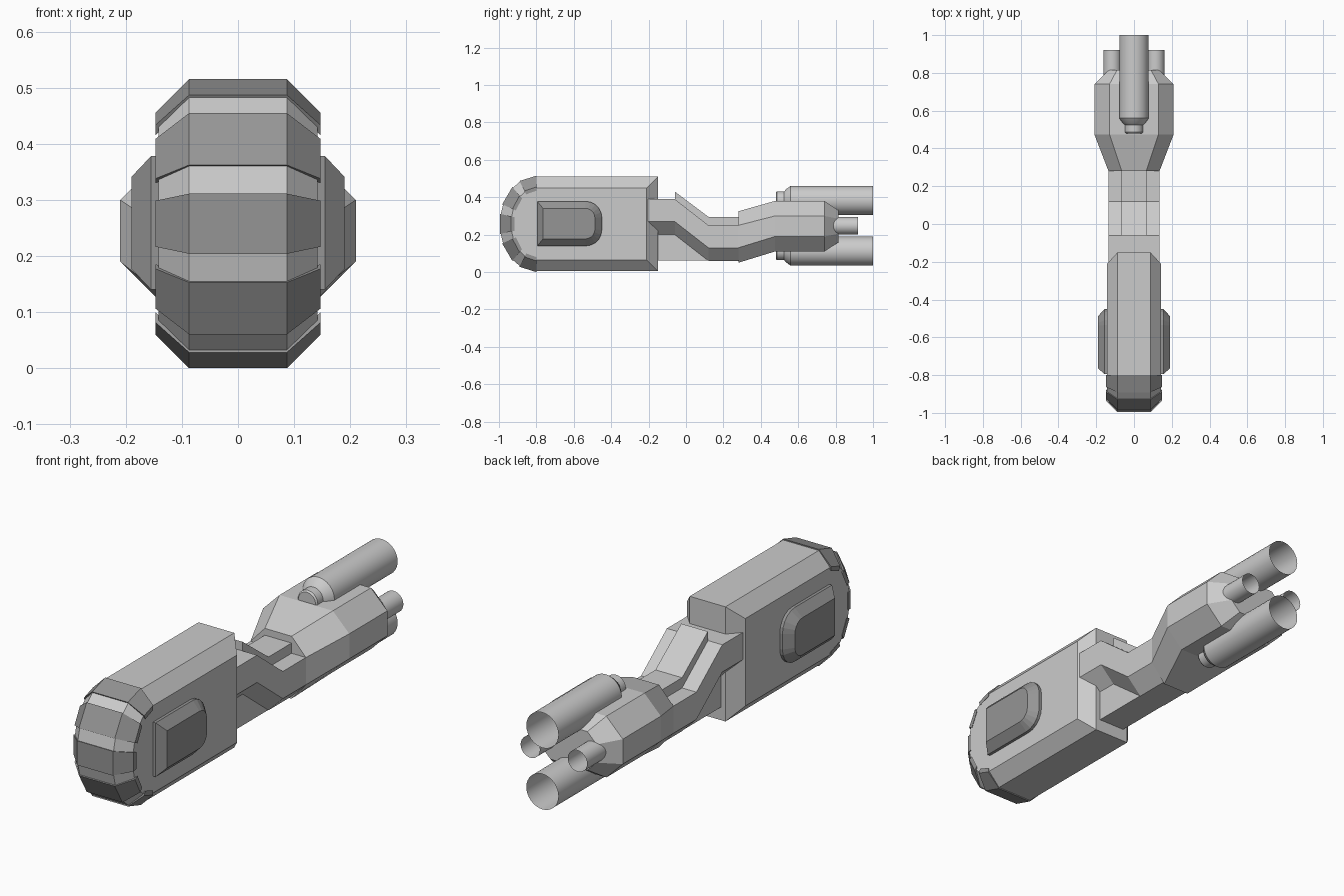
import bpy, bmesh
from math import sin, cos, pi, radians

if "Cube" in bpy.data.objects:
    bpy.data.objects.remove(bpy.data.objects["Cube"])

dark = bpy.data.materials.new("dark_grey")
dark.diffuse_color = (0.3, 0.3, 0.3, 1)
dark.use_nodes = True
dark.node_tree.nodes["Principled BSDF"].inputs["Base Color"].default_value = dark.diffuse_color


def finish(name, bm, mat=None):
    bmesh.ops.recalc_face_normals(bm, faces=bm.faces)
    me = bpy.data.meshes.new(name)
    bm.to_mesh(me)
    bm.free()
    ob = bpy.data.objects.new(name, me)
    bpy.context.collection.objects.link(ob)
    if mat:
        me.materials.append(mat)
    return ob


def loft(name, rings, mat=None, caps=True):
    """Skin a list of equal-length closed rings."""
    bm = bmesh.new()
    vs = [[bm.verts.new(p) for p in r] for r in rings]
    n = len(rings[0])
    for a, b in zip(vs, vs[1:]):
        for i in range(n):
            j = (i + 1) % n
            bm.faces.new((a[i], a[j], b[j], b[i]))
    if caps:
        bm.faces.new(vs[0])
        bm.faces.new(vs[-1])
    return finish(name, bm, mat)


CY, CZ = -0.8, 0.2575            # centre of the rounded nose
STOPS = [90, 63, 50, 24, 12, -12, -24, -50, -63, -90]


def nose(deg, inset, grow=0.0):
    a = radians(deg)
    return (CY - (0.2 - inset + grow) * cos(a), CZ + (0.2575 - inset + grow) * sin(a))


def across(name, inner, outer, half, mat=None):
    """Loft y-z profiles across x: narrow sides, full-size middle."""
    loft(name, [[(x, y, z) for y, z in prof] for x, prof in
                ((-half, inner), (-0.087, outer), (0.087, outer), (half, inner))], mat)


# main housing with chamfered sides, rounded at the front
def housing_profile(inset, back):
    arc = [nose(d, inset, -0.005) for d in STOPS]
    return [(back, arc[0][1])] + arc + [(back, arc[-1][1])]


across("housing", housing_profile(0.06, -0.21), housing_profile(0, -0.15), 0.142)

# raised dark bands around the nose
for k in range(0, 9, 2):
    a, b = STOPS[k], STOPS[k + 1]
    band = [[nose(a, i), nose(b, i), nose(b, i, -0.02), nose(a, i, -0.02)] for i in (0.06, 0)]
    across(f"nose_band_{k // 2 + 1}", band[0], band[1], 0.147, dark)


# side pads: square at the front, rounded at the rear
def pad_ring(x, d, front):
    y1, z0, z1, r = -0.45 - d, 0.14 + d, 0.378 - d, 0.085 - d * 0.9
    pts = [(x, front, z1), (x, front, z0)]
    for i in range(6):
        t = -pi / 2 + i * pi / 10
        pts.append((x, y1 - r + r * cos(t), z0 + r + r * sin(t)))
    for i in range(6):
        t = i * pi / 10
        pts.append((x, y1 - r + r * cos(t), z1 - r + r * sin(t)))
    return pts


for side, s in (("left", -1), ("right", 1)):
    loft(f"side_pad_{side}", [pad_ring(s * 0.13, 0, -0.795), pad_ring(s * 0.155, 0, -0.795),
                              pad_ring(s * 0.19, 0.037, -0.765)], dark)


# cranked arm, with chamfered underside
def arm_ring(y, dz):
    return [(x, y, z + dz) for x, z in ((-0.135, 0.39), (-0.135, 0.27), (-0.065, 0.2),
                                       (0.065, 0.2), (0.135, 0.27), (0.135, 0.39))]


loft("arm", [arm_ring(-0.21, 0), arm_ring(-0.06, 0), arm_ring(0.12, -0.14), arm_ring(0.29, -0.14)])


# ridge on top of the arm and web beneath it
def strip(name, stations):
    loft(name, [[(-0.065, y, a), (0.065, y, a), (0.065, y, b), (-0.065, y, b)]
                for y, a, b in stations])


strip("arm_ridge", [(-0.06, 0.36, 0.43), (0.12, 0.22, 0.295), (0.29, 0.22, 0.295)])
strip("arm_web", [(-0.17, 0.062, 0.23), (-0.06, 0.062, 0.23), (0.12, 0.062, 0.09)])


# eight-sided engine block
def block_ring(y, xo, xi, z0, z1, z2, z3):
    right = [(xi, y, z0), (xo, y, z1), (xo, y, z2), (xi, y, z3)]
    return right + [(-x, y, z) for x, y, z in reversed(right)]


loft("engine_block", [block_ring(0.28, 0.135, 0.065, 0.05, 0.13, 0.25, 0.325),
                      block_ring(0.475, 0.21, 0.13, 0.11, 0.19, 0.30, 0.38),
                      block_ring(0.74, 0.21, 0.13, 0.11, 0.19, 0.30, 0.38),
                      block_ring(0.815, 0.135, 0.09, 0.16, 0.205, 0.285, 0.33)])


# open-ended tubes along y
def tube(name, x, z, profile, n=32):
    rings = [[(x + r * cos(2 * pi * i / n), y, z + r * sin(2 * pi * i / n)) for i in range(n)]
             for y, r in profile]
    ob = loft(name, rings, caps=False)
    bm = bmesh.new()
    bm.from_mesh(ob.data)
    bm.verts.ensure_lookup_table()
    bm.faces.new(bm.verts[:n])      # close the front end only
    bmesh.ops.recalc_face_normals(bm, faces=bm.faces)
    bm.to_mesh(ob.data)
    bm.free()
    bpy.ops.object.select_all(action='DESELECT')
    ob.select_set(True)
    bpy.context.view_layer.objects.active = ob
    bpy.ops.object.shade_smooth_by_angle(angle=radians(25))


big = [(0.48, 0.042), (0.487, 0.048), (0.525, 0.048), (0.535, 0.06), (0.56, 0.078), (1.0, 0.078)]
tube("upper_barrel", 0, 0.383, big)
tube("lower_barrel", 0, 0.112, big)
for side, s in (("left", -1), ("right", 1)):
    tube(f"small_nozzle_{side}", s * 0.115, 0.247, [(0.74, 0.047), (0.92, 0.047)], 24)
